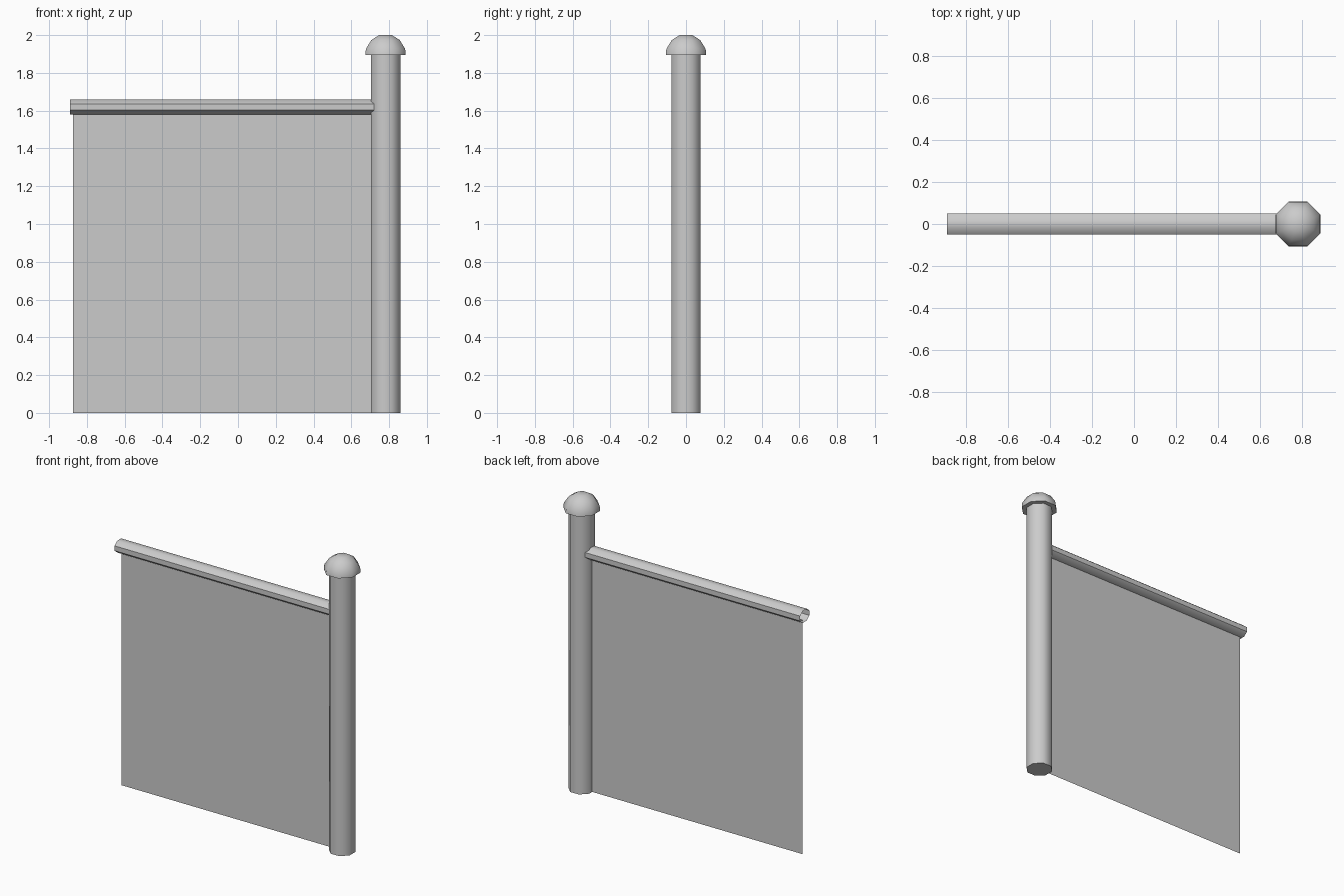
import bpy, bmesh, math

if "Cube" in bpy.data.objects:
    bpy.data.objects.remove(bpy.data.objects["Cube"])

POST_X = 0.781
SIDES = 8


def finish(name, bm, smooth=True):
    bmesh.ops.recalc_face_normals(bm, faces=bm.faces)
    mesh = bpy.data.meshes.new(name)
    bm.to_mesh(mesh)
    bm.free()
    obj = bpy.data.objects.new(name, mesh)
    bpy.context.collection.objects.link(obj)
    if smooth:
        bpy.ops.object.select_all(action='DESELECT')
        obj.select_set(True)
        bpy.context.view_layer.objects.active = obj
        bpy.ops.object.shade_smooth_by_angle(angle=math.radians(50))
    return obj


def loft(name, rings, place, cap_start, cap_end):
    """Octagonal loft; rings are (half width a, half width b, position along the axis)."""
    bm = bmesh.new()
    loops = []
    for a, b, t in rings:
        k = 1 / math.cos(math.pi / SIDES)
        angles = [(i + 0.5) * 2 * math.pi / SIDES for i in range(SIDES)]
        loops.append([bm.verts.new(place(a * k * math.cos(w), b * k * math.sin(w), t))
                      for w in angles])
    for lo, hi in zip(loops, loops[1:]):
        for i in range(SIDES):
            j = (i + 1) % SIDES
            bm.faces.new((lo[i], lo[j], hi[j], hi[i]))
    if cap_start:
        bm.faces.new(loops[0])
    if cap_end:
        bm.faces.new(loops[-1])
    return finish(name, bm)


def upright(u, v, t):
    return (POST_X + u, v, t)


def sideways(u, v, t):
    return (t, u, 1.619 + v)


# Post and its domed cap
loft("post", [(0.078, 0.078, 0), (0.078, 0.078, 1.9)], upright, True, True)
dome = [(0.107, 1.895), (0.104, 1.927), (0.075, 1.974), (0.034, 2.0)]
loft("post_cap", [(r, r, z) for r, z in dome], upright, True, True)

# Hollow top rail, open at its free end
loft("top_rail", [(0.05, 0.04, -0.89), (0.05, 0.04, 0.72)], sideways, False, False)

# Thin flat panel
bm = bmesh.new()
bm.faces.new([bm.verts.new((x, 0, z)) for x, z in
              ((-0.873, 0), (0.72, 0), (0.72, 1.585), (-0.873, 1.585))])
finish("panel", bm, smooth=False)
